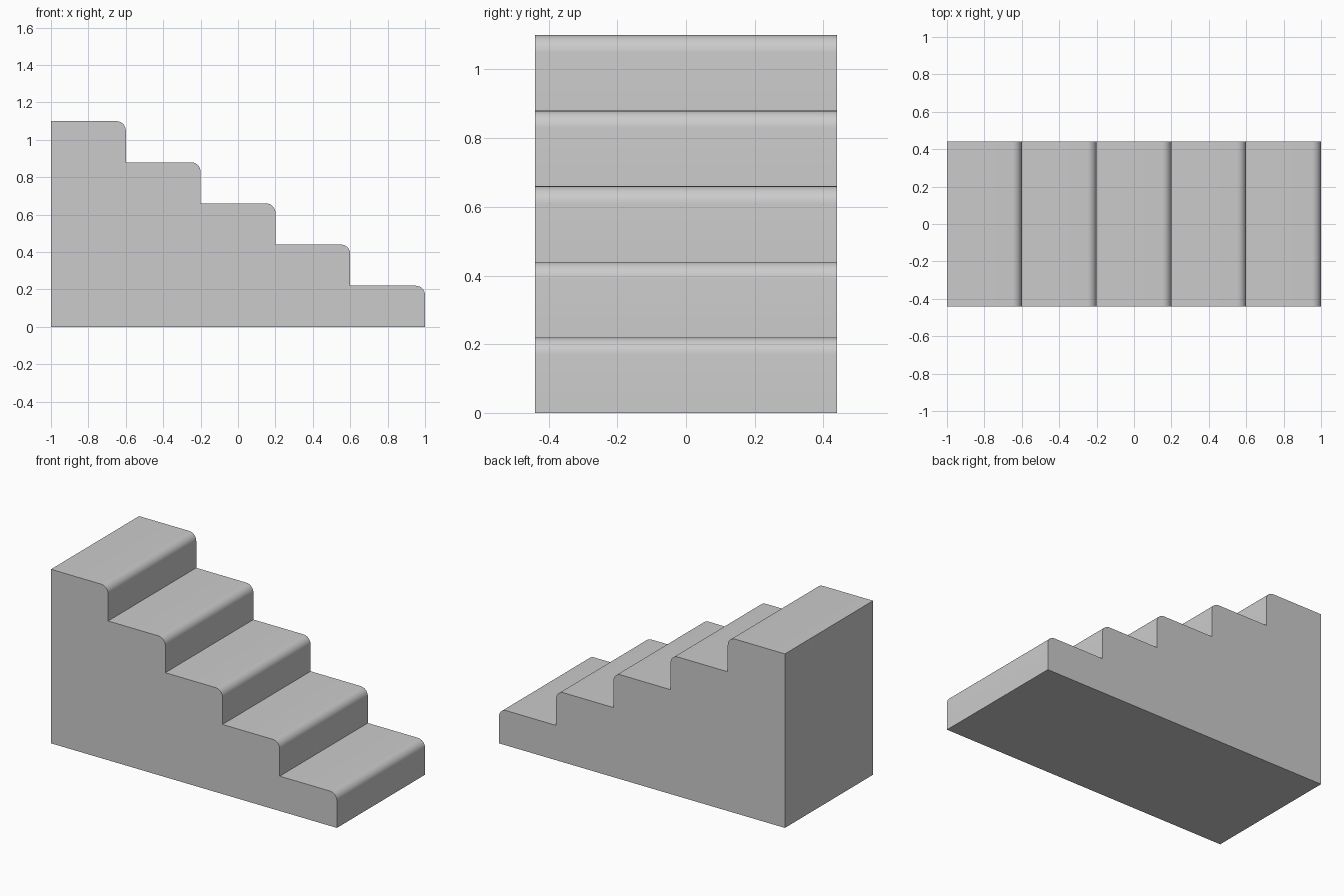
import bpy, bmesh, math

if "Cube" in bpy.data.objects:
    bpy.data.objects.remove(bpy.data.objects["Cube"])

STEPS, RUN, RISE = 5, 0.4, 0.22
HALF_DEPTH, NOSE, SEGMENTS = 0.44, 0.05, 8

# Side profile: floor line, then each riser with its rounded nosing
profile = [(-1.0, 0.0), (1.0, 0.0)]
for i in range(STEPS):
    x, z = 1.0 - i * RUN, (i + 1) * RISE
    if i:
        profile.append((x, z - RISE))
    for s in range(SEGMENTS + 1):
        a = math.pi / 2 * s / SEGMENTS
        profile.append((x - NOSE + NOSE * math.cos(a), z - NOSE + NOSE * math.sin(a)))
profile.append((-1.0, STEPS * RISE))

# Extrude the profile across the width of the staircase
bm = bmesh.new()
face = bm.faces.new([bm.verts.new((x, -HALF_DEPTH, z)) for x, z in profile])
ext = bmesh.ops.extrude_face_region(bm, geom=[face])
verts = [g for g in ext["geom"] if isinstance(g, bmesh.types.BMVert)]
bmesh.ops.translate(bm, verts=verts, vec=(0, 2 * HALF_DEPTH, 0))
bmesh.ops.recalc_face_normals(bm, faces=bm.faces[:])
mesh = bpy.data.meshes.new("staircase")
bm.to_mesh(mesh)
bm.free()

stairs = bpy.data.objects.new("staircase", mesh)
bpy.context.collection.objects.link(stairs)

# Plain grey finish
grey = bpy.data.materials.new("light grey")
grey.diffuse_color = (0.6, 0.6, 0.6, 1)
grey.use_nodes = True
grey.node_tree.nodes["Principled BSDF"].inputs["Base Color"].default_value = grey.diffuse_color
mesh.materials.append(grey)

# Smooth nosings, sharp corners
bpy.context.view_layer.objects.active = stairs
stairs.select_set(True)
bpy.ops.object.shade_smooth_by_angle(angle=math.radians(30))
